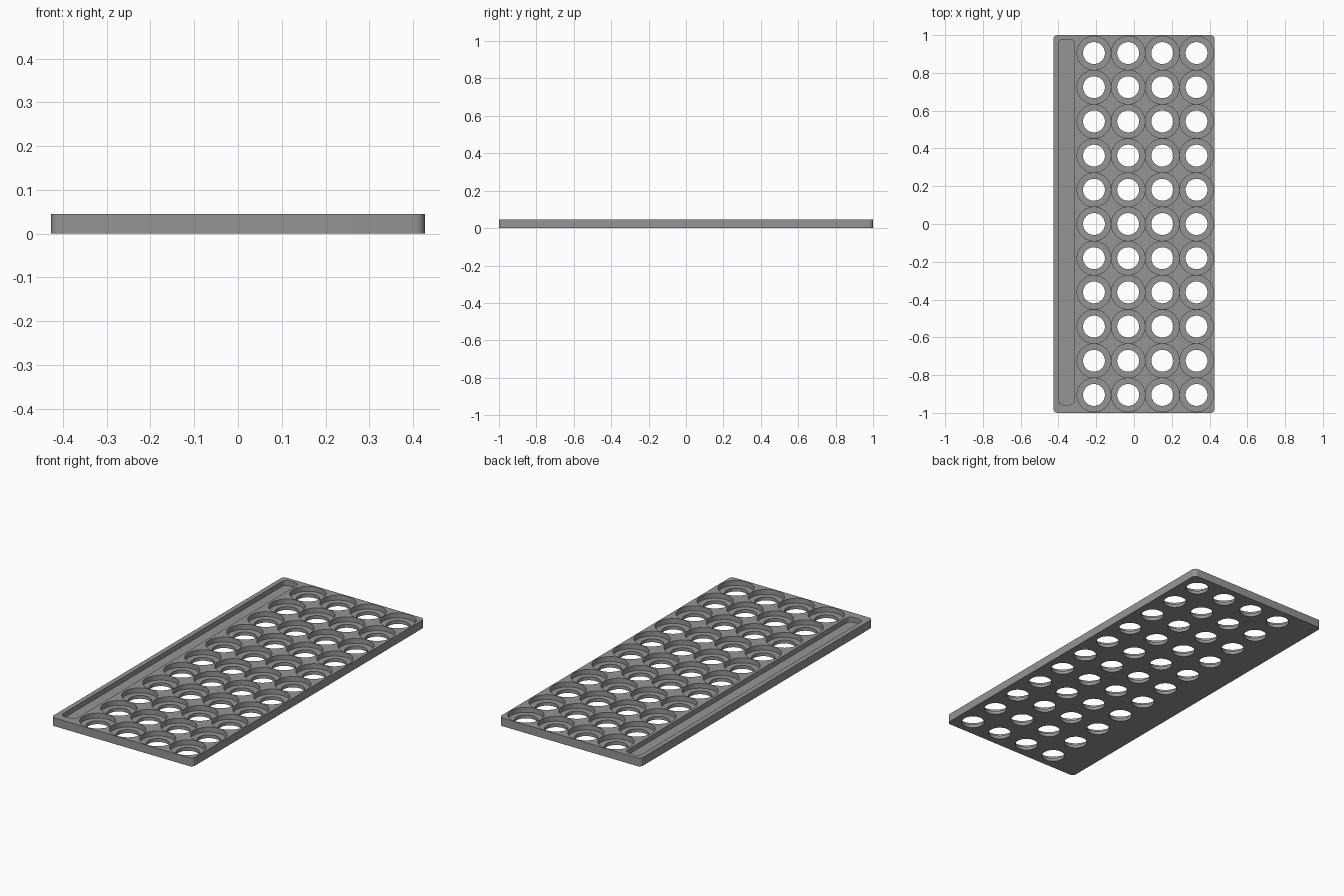
import bpy, bmesh, math

if "Cube" in bpy.data.objects:
    bpy.data.objects.remove(bpy.data.objects["Cube"])

HEIGHT, FLOOR = 0.045, 0.018      # tray thickness, recess floor height
PITCH = 0.181                     # spacing of the round pockets

grey = bpy.data.materials.new("grey_plastic")
grey.diffuse_color = (0.30, 0.30, 0.30, 1)
grey.use_nodes = True
grey.node_tree.nodes["Principled BSDF"].inputs["Base Color"].default_value = grey.diffuse_color


def rounded_rect(x0, x1, y0, y1, r, seg=8):
    """Outline of a rectangle with rounded corners, counter-clockwise."""
    corners = [(x1 - r, y1 - r), (x0 + r, y1 - r), (x0 + r, y0 + r), (x1 - r, y0 + r)]
    return [(cx + r * math.cos(a), cy + r * math.sin(a))
            for i, (cx, cy) in enumerate(corners)
            for a in [math.pi / 2 * (i + k / seg) for k in range(seg + 1)]]


def circle(cx, cy, r, seg=48):
    return [(cx + r * math.cos(2 * math.pi * k / seg), cy + r * math.sin(2 * math.pi * k / seg))
            for k in range(seg)]


def loft(bm, rings):
    """Closed solid through a stack of (outline, z) rings, bottom to top."""
    loops = [[bm.verts.new((x, y, z)) for x, y in outline] for outline, z in rings]
    for low, high in zip(loops, loops[1:]):
        n = len(low)
        for i in range(n):
            j = (i + 1) % n
            bm.faces.new((low[i], low[j], high[j], high[i]))
    bm.faces.new(loops[0][::-1])
    bm.faces.new(loops[-1])


def make_object(name, bm):
    mesh = bpy.data.meshes.new(name)
    bm.to_mesh(mesh)
    bm.free()
    mesh.materials.append(grey)
    obj = bpy.data.objects.new(name, mesh)
    bpy.context.collection.objects.link(obj)
    return obj


# Tray slab with rounded corners
bm = bmesh.new()
slab = rounded_rect(-0.427, 0.427, -1, 1, 0.022)
loft(bm, [(slab, 0), (slab, HEIGHT)])
tray = make_object("tray", bm)

# Cutter: stepped pockets with through holes, and the long side slot
bm = bmesh.new()
for col in range(4):
    for row in range(-5, 6):
        x, y = -0.212 + col * PITCH, row * PITCH
        hole, pocket = circle(x, y, 0.058), circle(x, y, 0.0893)
        loft(bm, [(hole, -0.02), (hole, FLOOR), (pocket, FLOOR), (pocket, HEIGHT + 0.02)])
slot = rounded_rect(-0.401, -0.315, -0.957, 0.978, 0.027)
loft(bm, [(slot, FLOOR), (slot, HEIGHT + 0.02)])
cutter = make_object("pocket_cutter", bm)
cutter.hide_render = True
cutter.hide_set(True)

# Cut the recesses and apply
mod = tray.modifiers.new("pockets", 'BOOLEAN')
mod.operation, mod.solver, mod.object = 'DIFFERENCE', 'EXACT', cutter
bpy.context.view_layer.objects.active = tray
tray.select_set(True)
bpy.ops.object.modifier_apply(modifier=mod.name)
bpy.data.objects.remove(cutter)

# Smooth round walls, crisp rims
bpy.ops.object.shade_smooth_by_angle(angle=math.radians(30))
